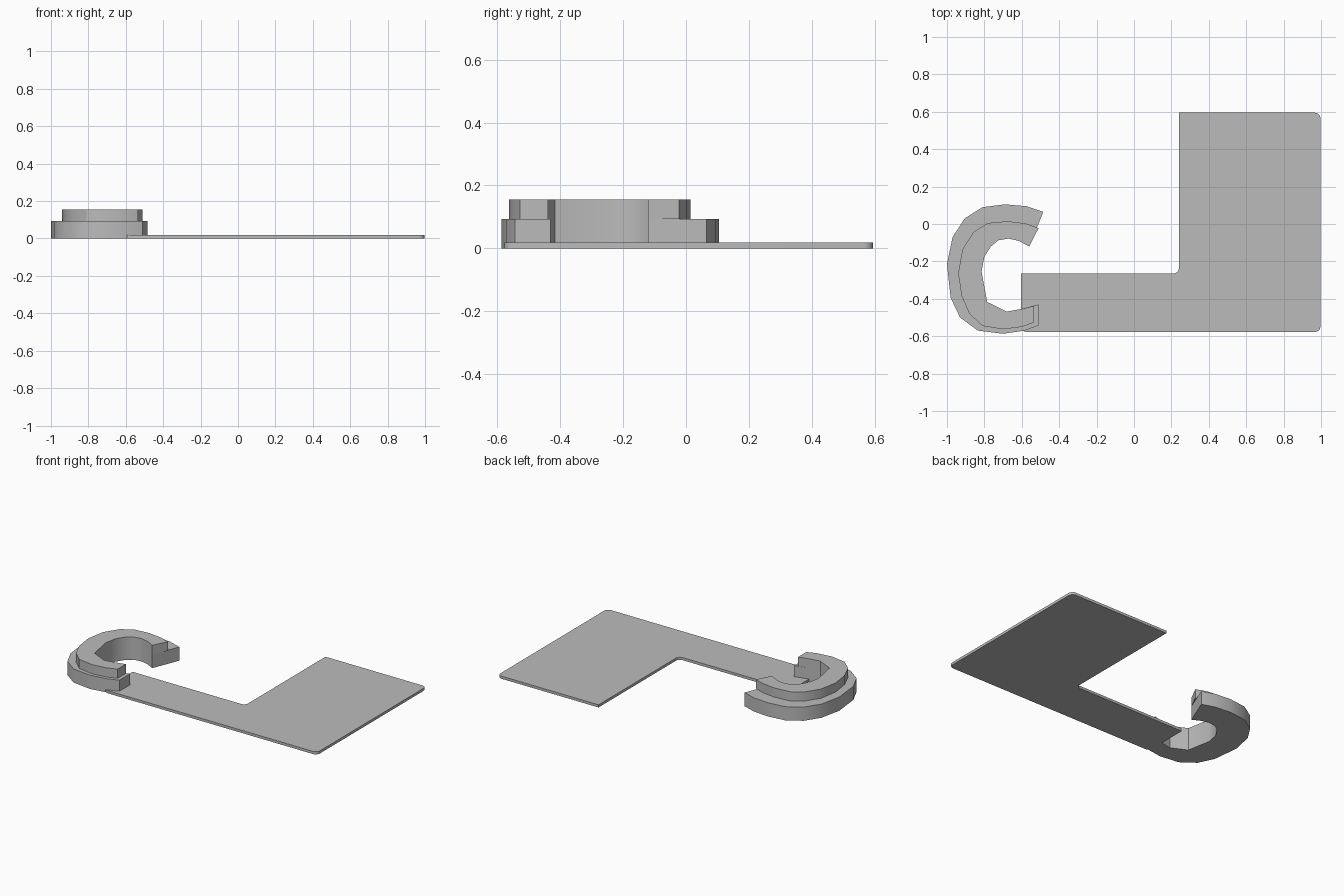
import bpy, bmesh, math
from mathutils import Vector

cube = bpy.data.objects.get("Cube")
if cube:
    bpy.data.objects.remove(cube, do_unlink=True)

grey = bpy.data.materials.new("plain_grey")
grey.use_nodes = True
colour = (0.5, 0.5, 0.5, 1)
grey.diffuse_color = colour
grey.node_tree.nodes["Principled BSDF"].inputs["Base Color"].default_value = colour


def rounded(corners, steps=5):
    """Outline from (x, y, radius) corners, with right-angle corners filleted."""
    outline = []
    for i, (x, y, radius) in enumerate(corners):
        corner = Vector((x, y))
        if radius == 0:
            outline.append(corner)
            continue
        before = (Vector(corners[i - 1][:2]) - corner).normalized()
        after = (Vector(corners[(i + 1) % len(corners)][:2]) - corner).normalized()
        centre = corner + (before + after) * radius
        for s in range(steps + 1):
            a = math.pi / 2 * s / steps
            outline.append(centre - (after * math.cos(a) + before * math.sin(a)) * radius)
    return outline


def extrude(name, outline, bottom, top):
    """Flat outline raised into a solid."""
    bm = bmesh.new()
    base = bm.faces.new([bm.verts.new((x, y, bottom)) for x, y in outline])
    raised = bmesh.ops.extrude_face_region(bm, geom=[base], use_keep_orig=True)["geom"]
    for v in raised:
        if isinstance(v, bmesh.types.BMVert):
            v.co.z = top
    bmesh.ops.recalc_face_normals(bm, faces=bm.faces)
    mesh = bpy.data.meshes.new(name)
    bm.to_mesh(mesh)
    bm.free()
    mesh.materials.append(grey)
    obj = bpy.data.objects.new(name, mesh)
    bpy.context.collection.objects.link(obj)
    bpy.ops.object.select_all(action="DESELECT")
    obj.select_set(True)
    bpy.context.view_layer.objects.active = obj
    bpy.ops.object.shade_smooth_by_angle(angle=math.radians(32))


# Thin L-shaped plate
extrude("plate", rounded([
    (-0.605, -0.577, 0.03), (0.997, -0.577, 0.03), (0.997, 0.595, 0.03),
    (0.24, 0.595, 0), (0.24, -0.265, 0.03), (-0.605, -0.265, 0)]), 0, 0.018)

# Hook: both tiers share the inner opening
inner = [(-0.605, -0.455), (-0.68, -0.468), (-0.785, -0.417), (-0.815, -0.255),
         (-0.8, -0.175), (-0.765, -0.12), (-0.725, -0.087), (-0.67, -0.078),
         (-0.617, -0.09), (-0.56, -0.12)]
lower = [(-0.485, 0.065), (-0.575, 0.095), (-0.69, 0.105), (-0.81, 0.09),
         (-0.905, 0.03), (-0.97, -0.07), (-1, -0.215), (-0.98, -0.395),
         (-0.93, -0.5), (-0.835, -0.57), (-0.7, -0.587), (-0.585, -0.57),
         (-0.51, -0.543), (-0.51, -0.43)]
upper = [(-0.51, -0.022), (-0.58, 0.003), (-0.675, 0.015), (-0.783, 0.005),
         (-0.858, -0.043), (-0.917, -0.135), (-0.94, -0.262), (-0.922, -0.385),
         (-0.88, -0.48), (-0.81, -0.545), (-0.7, -0.563), (-0.6, -0.55),
         (-0.535, -0.527), (-0.535, -0.438)]
extrude("hook_lower_tier", inner + lower, 0, 0.093)
extrude("hook_upper_tier", inner + upper, 0.093, 0.155)
